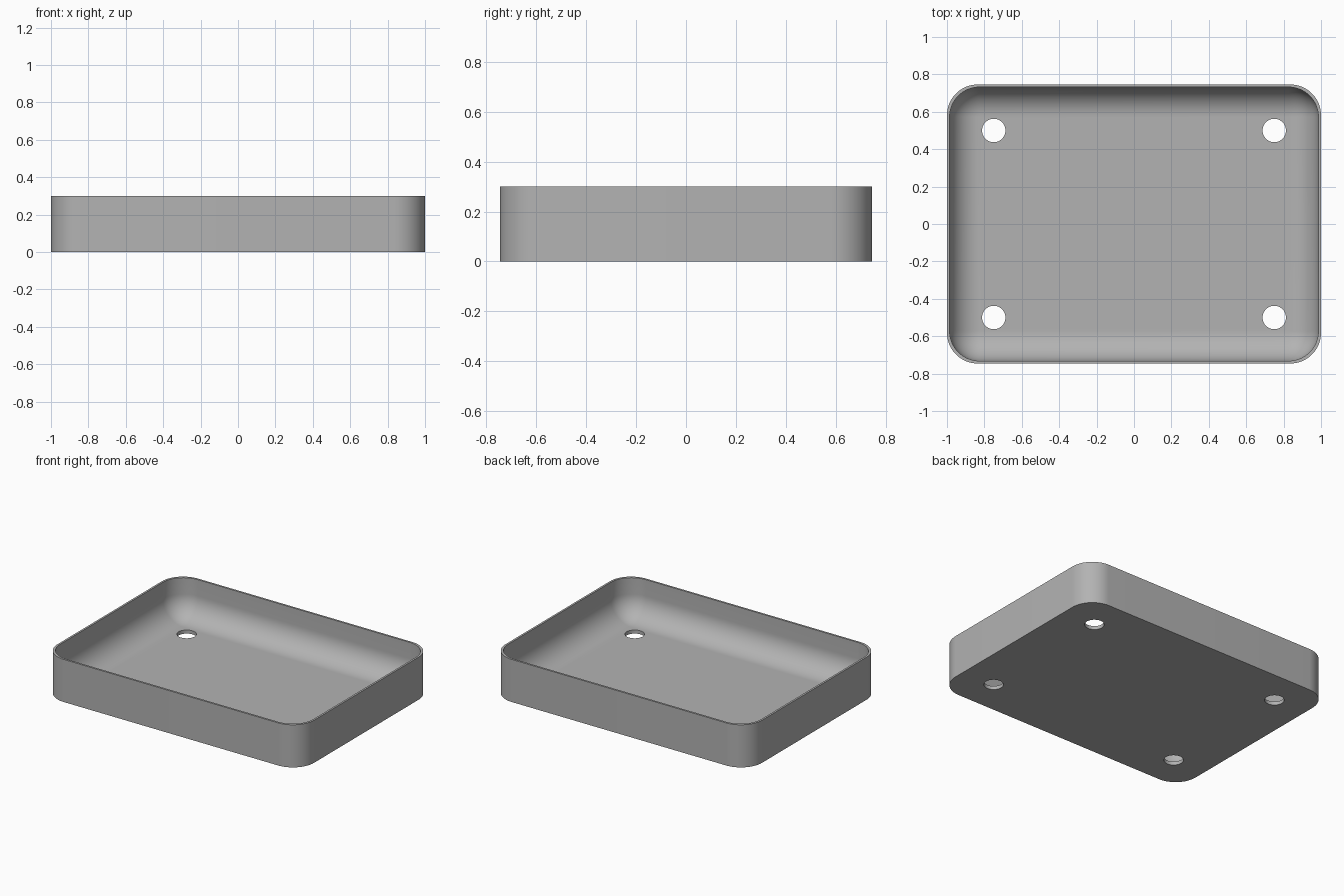
import bpy, bmesh, math

if "Cube" in bpy.data.objects:
    bpy.data.objects.remove(bpy.data.objects["Cube"], do_unlink=True)

HALF_X, HALF_Y, HEIGHT = 1.0, 0.746, 0.3
CORNER, WALL, FLOOR, FILLET = 0.165, 0.014, 0.025, 0.16
HOLE_X, HOLE_Y, HOLE_R = 0.75, 0.5, 0.0625
STEPS = 16

grey = bpy.data.materials.new("plain grey")
grey.use_nodes = True
colour = (0.45, 0.45, 0.45, 1)
grey.diffuse_color = colour
grey.node_tree.nodes["Principled BSDF"].inputs["Base Color"].default_value = colour


def ring(bm, inset, radius, z):
    """Rounded rectangle of vertices, counter-clockwise."""
    cx, cy = HALF_X - inset - radius, HALF_Y - inset - radius
    verts = []
    for quarter, (sx, sy) in enumerate(((1, 1), (-1, 1), (-1, -1), (1, -1))):
        for i in range(STEPS + 1):
            a = (quarter + i / STEPS) * math.pi / 2
            verts.append(bm.verts.new((sx * cx + radius * math.cos(a),
                                       sy * cy + radius * math.sin(a), z)))
    return verts


# Tray shell: outer wall, rim, inner wall and rounded inner floor edge
bm = bmesh.new()
rings = [ring(bm, 0, CORNER, 0), ring(bm, 0, CORNER, HEIGHT),
         ring(bm, WALL, FILLET, HEIGHT)]
for i in range(STEPS + 1):
    a = i / STEPS * math.pi / 2
    shift = FILLET * (1 - math.cos(a))
    rings.append(ring(bm, WALL + shift, FILLET - shift,
                      FLOOR + FILLET * (1 - math.sin(a))))
for low, high in zip(rings, rings[1:]):
    for j in range(len(low)):
        k = (j + 1) % len(low)
        bm.faces.new((low[j], low[k], high[k], high[j]))
bm.faces.new(reversed(rings[0]))
bm.faces.new(rings[-1])
bmesh.ops.remove_doubles(bm, verts=bm.verts, dist=0.00001)
bmesh.ops.recalc_face_normals(bm, faces=bm.faces)
mesh = bpy.data.meshes.new("tray")
bm.to_mesh(mesh)
bm.free()
tray = bpy.data.objects.new("tray", mesh)
bpy.context.collection.objects.link(tray)
mesh.materials.append(grey)

# Four round holes through the floor
bm = bmesh.new()
for sx in (-1, 1):
    for sy in (-1, 1):
        made = bmesh.ops.create_cone(bm, cap_ends=True, segments=48, radius1=HOLE_R,
                                     radius2=HOLE_R, depth=0.4)
        bmesh.ops.translate(bm, verts=made["verts"], vec=(sx * HOLE_X, sy * HOLE_Y, 0))
cut_mesh = bpy.data.meshes.new("hole_cutter")
bm.to_mesh(cut_mesh)
bm.free()
cut_mesh.materials.append(grey)
cutter = bpy.data.objects.new("hole_cutter", cut_mesh)
bpy.context.collection.objects.link(cutter)
cutter.hide_render = True

cut = tray.modifiers.new("holes", "BOOLEAN")
cut.operation = "DIFFERENCE"
cut.solver = "EXACT"
cut.object = cutter

# Apply the cut, drop the cutter and smooth the curved faces
bpy.ops.object.select_all(action="DESELECT")
bpy.context.view_layer.objects.active = tray
tray.select_set(True)
bpy.ops.object.modifier_apply(modifier=cut.name)
bpy.data.objects.remove(cutter, do_unlink=True)
bpy.ops.object.shade_smooth_by_angle(angle=math.radians(30))
